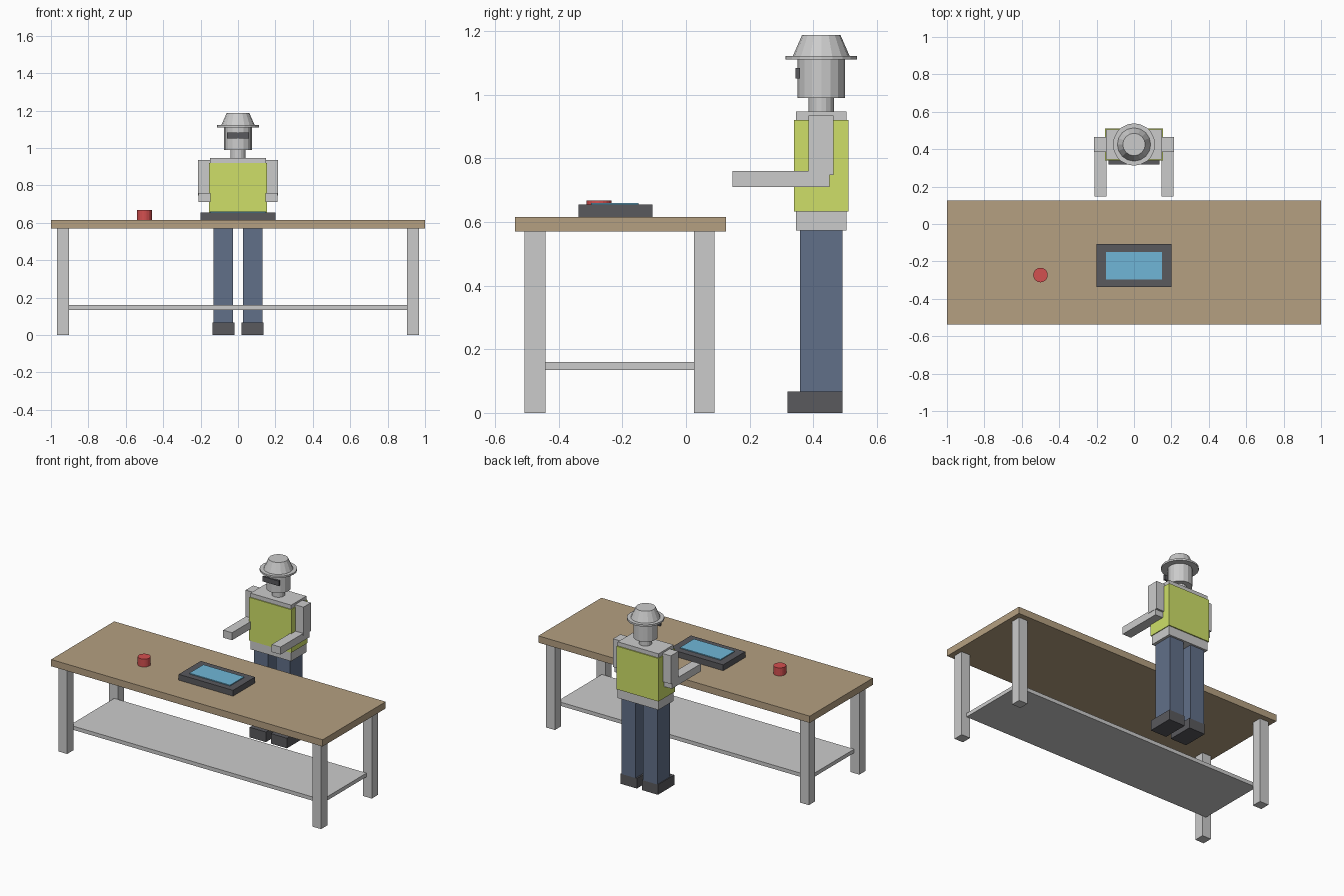
import bpy
import math

if "Cube" in bpy.data.objects:
    bpy.data.objects.remove(bpy.data.objects["Cube"])


def material(name, color):
    m = bpy.data.materials.new(name)
    m.diffuse_color = (*color, 1)
    m.use_nodes = True
    m.node_tree.nodes["Principled BSDF"].inputs["Base Color"].default_value = m.diffuse_color
    return m


wood = material("wood", (0.46, 0.35, 0.22))
dark = material("dark_grey", (0.1, 0.1, 0.11))
denim = material("denim", (0.12, 0.16, 0.25))
lime = material("lime", (0.62, 0.74, 0.14))
blue = material("screen_blue", (0.16, 0.47, 0.68))
red = material("button_red", (0.65, 0.08, 0.08))


def finish(name, mat):
    ob = bpy.context.object
    ob.name = name
    if mat:
        ob.data.materials.append(mat)
    return ob


def box(name, x, y, z, mat=None):
    """Box from (min, max) ranges on each axis."""
    bpy.ops.mesh.primitive_cube_add(
        size=1, location=[(a + b) / 2 for a, b in (x, y, z)])
    bpy.context.object.scale = [b - a for a, b in (x, y, z)]
    bpy.ops.object.transform_apply(location=False, rotation=False, scale=True)
    return finish(name, mat)


def pair(name, x, y, z, mat=None):
    """Left and right mirrored boxes."""
    box("right_" + name, x, y, z, mat)
    box("left_" + name, (-x[1], -x[0]), y, z, mat)


def cone(name, x, y, r1, r2, z, mat=None, sides=16):
    bpy.ops.mesh.primitive_cone_add(
        vertices=sides, radius1=r1, radius2=r2, depth=z[1] - z[0],
        location=(x, y, (z[0] + z[1]) / 2))
    return finish(name, mat)


# Workbench
box("table_top", (-1, 1), (-0.538, 0.126), (0.57, 0.615), wood)
pair("front_table_leg", (0.903, 0.968), (-0.508, -0.442), (0, 0.57))
pair("back_table_leg", (0.903, 0.968), (0.025, 0.09), (0, 0.57))
box("lower_shelf", (-0.93, 0.93), (-0.442, 0.025), (0.135, 0.16))

# Control panel and button on the bench
box("panel_body", (-0.2, 0.2), (-0.338, -0.106), (0.615, 0.654), dark)
box("panel_screen", (-0.15, 0.15), (-0.298, -0.15), (0.65, 0.66), blue)
cone("button", -0.5, -0.273, 0.039, 0.039, (0.615, 0.668), red, 20)

# Worker: legs and torso
CY = 0.425
pair("shoe", (0.018, 0.137), (0.319, 0.491), (0, 0.067), dark)
pair("trouser_leg", (0.028, 0.132), (0.358, 0.491), (0.067, 0.573), denim)
box("torso", (-0.15, 0.15), (0.345, 0.504), (0.573, 0.947))
box("vest", (-0.155, 0.155), (0.339, 0.511), (0.633, 0.92), lime)

# Arms bent forward
pair("upper_arm", (0.15, 0.213), (0.385, 0.464), (0.747, 0.935))
pair("forearm", (0.146, 0.211), (0.146, 0.451), (0.71, 0.76))

# Head, visor and hard hat
cone("neck", 0, CY, 0.04, 0.04, (0.947, 0.99))
cone("head", 0, CY, 0.074, 0.074, (0.99, 1.112))
box("visor", (-0.06, 0.06), (0.344, 0.358), (1.05, 1.083), dark)
cone("hat_brim", 0, CY, 0.113, 0.113, (1.11, 1.122), sides=20)
cone("hat_crown", 0, CY, 0.089, 0.06, (1.122, 1.188))
